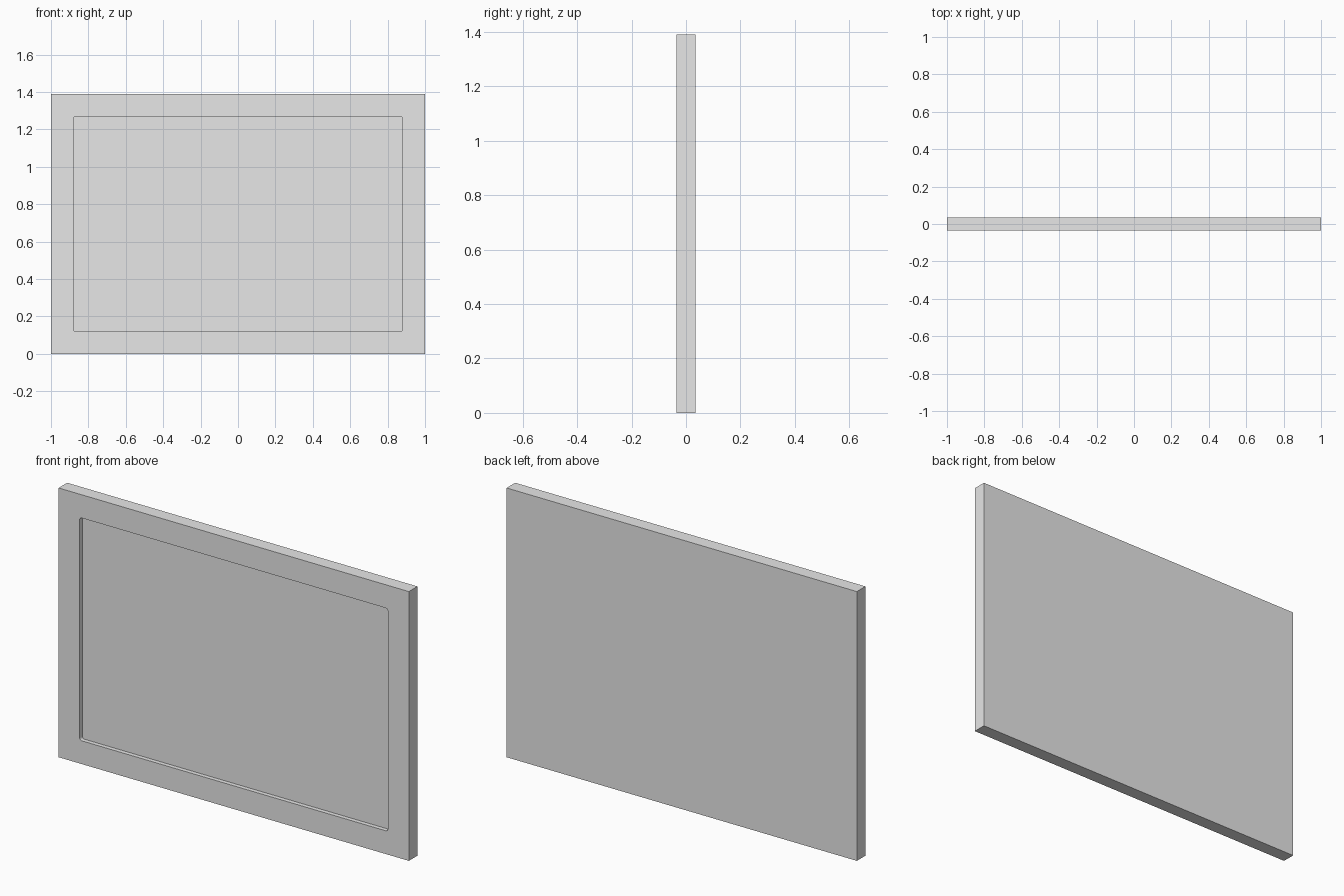
import bpy
import bmesh
from mathutils import Matrix

WIDTH, DEPTH, HEIGHT = 2.0, 0.07, 1.39
BORDER = 0.12          # width of the frame rails
CORNER = 0.012         # rounding of the opening's corners
FRONT = -DEPTH / 2
PANEL_FRONT = FRONT + 0.022
RECESS_BACK = 0.01

if "Cube" in bpy.data.objects:
    bpy.data.objects.remove(bpy.data.objects["Cube"], do_unlink=True)

grey = bpy.data.materials.new("light grey")
grey.use_nodes = True
grey.diffuse_color = (0.8, 0.8, 0.8, 1)
grey.node_tree.nodes["Principled BSDF"].inputs["Base Color"].default_value = grey.diffuse_color


def block(name, width, height, y_front, y_back, radius=0):
    """Upright slab centred on the model, with optional rounded corners."""
    bm = bmesh.new()
    bmesh.ops.create_cube(bm, size=1)
    bmesh.ops.scale(bm, vec=(width, y_back - y_front, height), verts=bm.verts)
    bmesh.ops.transform(
        bm, verts=bm.verts,
        matrix=Matrix.Translation((0, (y_front + y_back) / 2, HEIGHT / 2)))
    if radius:
        edges = [e for e in bm.edges
                 if abs(e.verts[0].co.y - e.verts[1].co.y) > 1e-4]
        bmesh.ops.bevel(bm, geom=edges, offset=radius, segments=4,
                        profile=0.5, affect='EDGES')
    mesh = bpy.data.meshes.new(name)
    bm.to_mesh(mesh)
    bm.free()
    mesh.materials.append(grey)
    obj = bpy.data.objects.new(name, mesh)
    bpy.context.collection.objects.link(obj)
    return obj


open_w, open_h = WIDTH - 2 * BORDER, HEIGHT - 2 * BORDER

# Outer frame with a shallow recess cut in its front
frame = block("frame", WIDTH, HEIGHT, FRONT, DEPTH / 2)
cutter = block("recess_cutter", open_w, open_h, FRONT - 0.05, RECESS_BACK, CORNER)
cutter.hide_render = True
cut = frame.modifiers.new("recess", 'BOOLEAN')
cut.operation = 'DIFFERENCE'
cut.solver = 'EXACT'
cut.object = cutter
bpy.context.view_layer.objects.active = frame
bpy.ops.object.modifier_apply(modifier=cut.name)
bpy.data.objects.remove(cutter, do_unlink=True)

# Flat panel held inside the recess, its edges tucked into the frame
block("panel", open_w + 0.01, open_h + 0.01, PANEL_FRONT, RECESS_BACK + 0.005)
